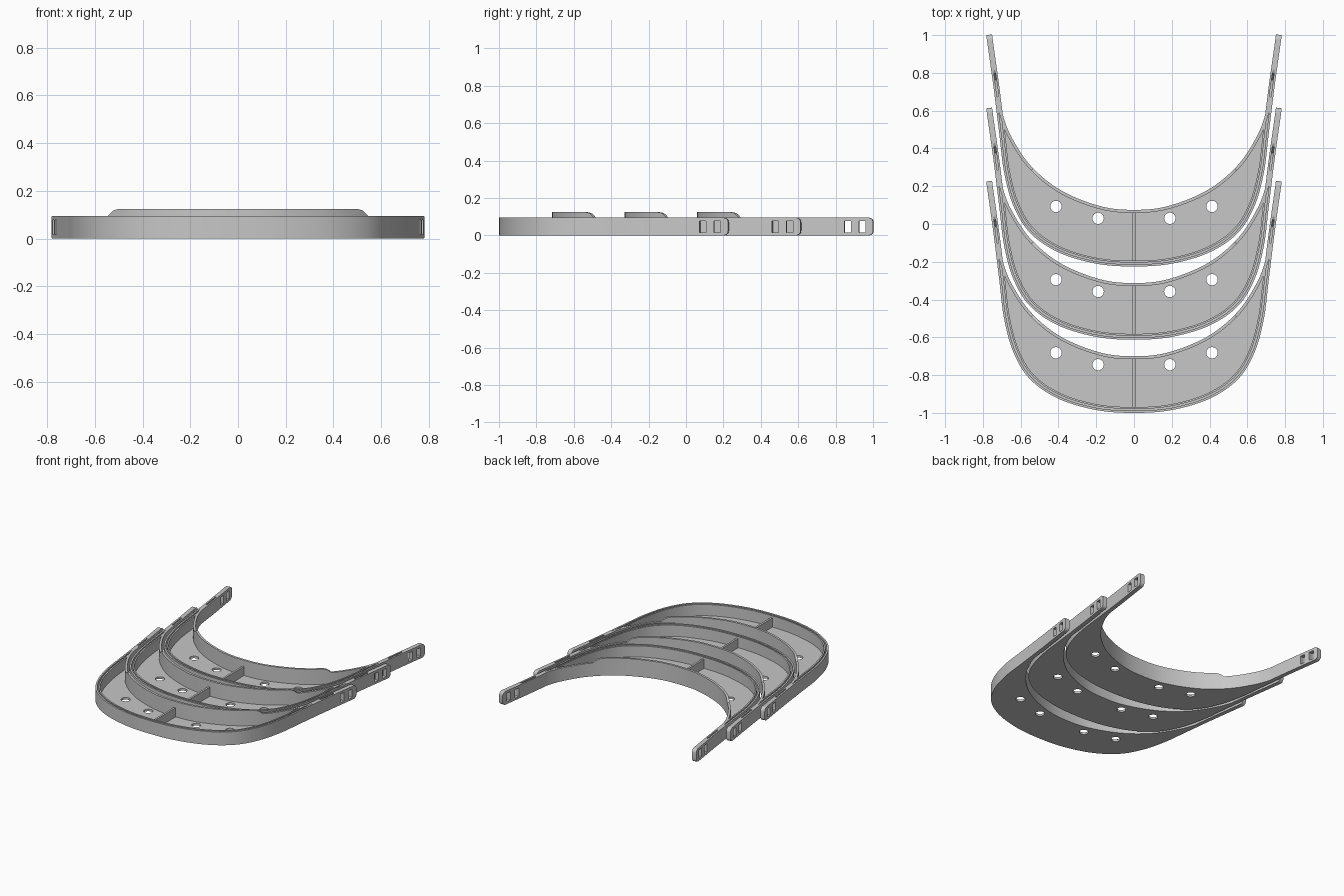
import bpy, bmesh, math
from mathutils import Vector

if "Cube" in bpy.data.objects:
    bpy.data.objects.remove(bpy.data.objects["Cube"])

STEP, LENGTH, HEIGHT, R = 0.3875, 1.225, 0.095, 0.025

grey = bpy.data.materials.new("plastic_grey")
grey.diffuse_color = (0.57, 0.57, 0.57, 1)
grey.use_nodes = True
grey.node_tree.nodes["Principled BSDF"].inputs["Base Color"].default_value = grey.diffuse_color


def spline(half, n=8):
    """Smooth curve through half the control points and their mirror image."""
    p = [Vector((-x, y)) for x, y in reversed(half[1:])] + [Vector(q) for q in half]
    p = [2 * p[0] - p[1]] + p + [2 * p[-1] - p[-2]]
    out = []
    for a, b, c, d in zip(p, p[1:], p[2:], p[3:]):
        for i in range(n):
            t = i / n
            out.append(0.5 * (2 * b + (c - a) * t + (2 * a - 5 * b + 4 * c - d) * t * t
                              + (3 * b - a - 3 * c + d) * t ** 3))
    return out + [p[-2]]


def offset(path, dist):
    """Shift a path inward along its normals."""
    res = []
    for i, p in enumerate(path):
        t = (path[min(i + 1, len(path) - 1)] - path[max(i - 1, 0)]).normalized()
        res.append(p + Vector((-t.y, t.x)) * dist)
    return res


def finish(name, bm):
    bmesh.ops.recalc_face_normals(bm, faces=bm.faces)
    me = bpy.data.meshes.new(name)
    bm.to_mesh(me)
    bm.free()
    me.materials.append(grey)
    ob = bpy.data.objects.new(name, me)
    bpy.context.collection.objects.link(ob)
    return ob


def strip(name, side_a, side_b, bottom, top):
    """Closed solid between two paths; bottom and top are lists of heights."""
    bm = bmesh.new()
    rings = []
    for a, b, lo, hi in zip(side_a, side_b, bottom, top):
        rings.append([bm.verts.new((q.x, q.y, z)) for q, z in ((a, lo), (b, lo), (b, hi), (a, hi))])
    for r, s in zip(rings, rings[1:]):
        for i in range(4):
            j = (i + 1) % 4
            bm.faces.new((r[i], r[j], s[j], s[i]))
    bm.faces.new(rings[0])
    bm.faces.new(rings[-1])
    return finish(name, bm)


def sweep(name, path, d0, d1, bottom, top):
    return strip(name, offset(path, d0), offset(path, d1),
                 [bottom(p) for p in path], [top(p) for p in path])


def box(name, centre, size, turn=0):
    bm = bmesh.new()
    bmesh.ops.create_cube(bm, size=1)
    for v in bm.verts:
        v.co = Vector((v.co.x * size[0], v.co.y * size[1], v.co.z * size[2]))
    ob = finish(name, bm)
    ob.location, ob.rotation_euler.z = centre, turn
    return ob


def cut(ob, cutters):
    for c in cutters:
        m = ob.modifiers.new("cut", 'BOOLEAN')
        m.operation, m.solver, m.object = 'DIFFERENCE', 'EXACT', c
    bpy.context.view_layer.update()
    dg = bpy.context.evaluated_depsgraph_get()
    me = bpy.data.meshes.new_from_object(ob.evaluated_get(dg))
    ob.modifiers.clear()
    ob.data = me
    for c in cutters:
        bpy.data.objects.remove(c)


# Outer band with rounded strap ends
outer = spline([(0, 0), (0.2, 0.015), (0.4, 0.075), (0.55, 0.178), (0.638, 0.32), (0.688, 0.5),
                (0.713, 0.7), (0.744, 0.95), (0.779, 1.2)], 14)
tail = [Vector((0.779 + 0.003 * s, 1.2 + R * s)) for s in
        (math.sin(math.radians(a)) for a in (20, 40, 60, 75, 90))]
outer = [Vector((-p.x, p.y)) for p in reversed(tail)] + outer + tail


def inset(p):
    d = LENGTH - p.y
    return 0 if d >= R else R - math.sqrt(max(0, R * R - (R - d) ** 2))


band = sweep("outer_band", outer, 0, 0.031, inset, lambda p: HEIGHT - inset(p))


# Visor groove, ramping out toward the straps, and two strap slots per side
def groove_floor(p):
    t = min(1, max(0, (p.y - 0.975) / 0.06))
    return 0.015 + 0.081 * t * t * (3 - 2 * t)


groove = sweep("groove_cutter", [p for p in outer if p.y < 1.06], 0.012, 0.021,
               groove_floor, lambda p: 0.12)
slots = [box("slot_cutter", (s * (0.748 + (y - 1.09) * 0.144), y, 0.0465), (0.12, 0.036, 0.061),
             -s * 0.14) for s in (-1, 1) for y in (1.092, 1.169)]
cut(band, [groove] + slots)

# Forehead wall, raised in the middle with rounded shoulders
inner = spline([(0, 0.30), (0.18, 0.32), (0.39, 0.405), (0.55, 0.537), (0.656, 0.70),
                (0.702, 0.83), (0.716, 0.90)], 16)


def brow_top(p):
    t = min(1, max(0, (0.527 - abs(p.x)) / 0.045))
    return HEIGHT + 0.029 * math.sqrt(1 - (1 - t) ** 2)


brow = sweep("forehead_wall", inner, 0, -0.016, lambda p: 0, brow_top)


# Floor panel between band and wall, with four round holes
def y_at(path, x):
    for a, b in zip(path, path[1:]):
        if a.x <= x <= b.x:
            return a.y + (b.y - a.y) * (x - a.x) / max(1e-9, b.x - a.x)
    return 9


rim, back = offset(outer, 0.026), offset(inner, -0.008)
front_side, back_side = [], []
for i in range(-60, 61):
    x = 0.7 * math.sin(i / 60 * math.pi / 2)
    lo, hi = y_at(rim, x), y_at(back, x)
    if lo < hi - 0.002 and hi < 2:
        front_side.append(Vector((x, lo)))
        back_side.append(Vector((x, hi)))
n = len(front_side)
floor = strip("floor_panel", front_side, back_side, [0] * n, [0.015] * n)
holes = []
for x, y in ((0.413, 0.318), (0.19, 0.255)):
    for s in (-1, 1):
        bm = bmesh.new()
        bmesh.ops.create_cone(bm, cap_ends=True, segments=32, radius1=0.03, radius2=0.03, depth=0.1)
        h = finish("hole_cutter", bm)
        h.location = (s * x, y, 0)
        holes.append(h)
cut(floor, holes)

# Centre rib
rib = box("centre_rib", (0, 0.16, 0.04), (0.014, 0.27, 0.08))

# Three nested copies of the frame
for ob in (band, brow, floor, rib):
    bpy.ops.object.select_all(action='DESELECT')
    ob.select_set(True)
    bpy.context.view_layer.objects.active = ob
    bpy.ops.object.shade_smooth_by_angle(angle=math.radians(30))
    ob.location.y -= 1
    for i in (1, 2):
        c = ob.copy()
        c.location.y += STEP * i
        bpy.context.collection.objects.link(c)
